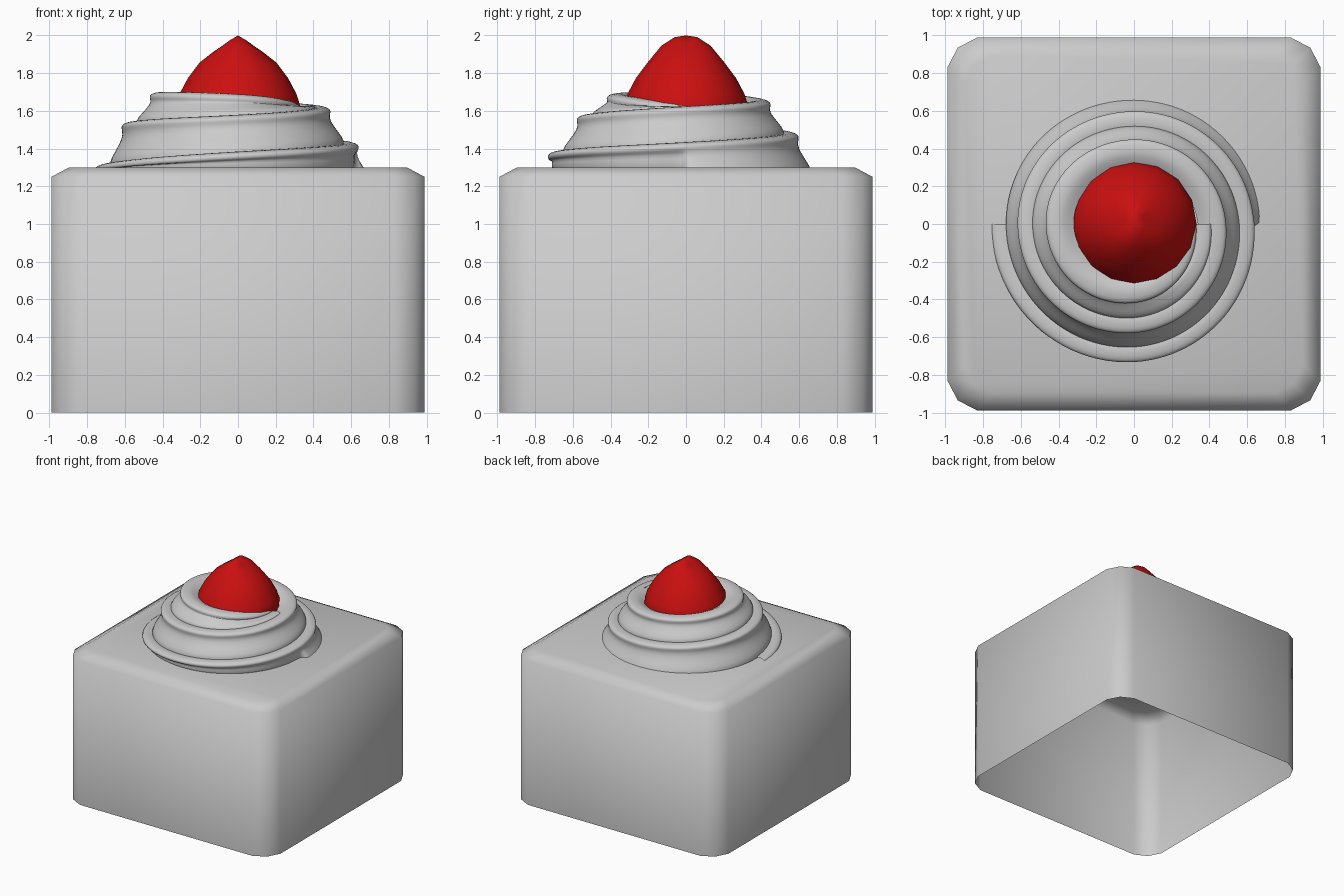
import bpy, bmesh, math

if "Cube" in bpy.data.objects:
    bpy.data.objects.remove(bpy.data.objects["Cube"])


def make_object(name, rows, closed, caps=(), color=None):
    """Skin successive rows of points into a smooth surface."""
    bm = bmesh.new()
    grid = [[bm.verts.new(p) for p in row] for row in rows]
    n = len(rows[0])
    for a, b in zip(grid, grid[1:]):
        for i in range(n if closed else n - 1):
            j = (i + 1) % n
            bm.faces.new((a[i], a[j], b[j], b[i]))
    for c in caps:
        bm.faces.new(grid[c])
    bmesh.ops.remove_doubles(bm, verts=bm.verts, dist=1e-5)
    bmesh.ops.recalc_face_normals(bm, faces=bm.faces)
    for f in bm.faces:
        f.smooth = True
    me = bpy.data.meshes.new(name)
    bm.to_mesh(me)
    bm.free()
    ob = bpy.data.objects.new(name, me)
    bpy.context.collection.objects.link(ob)
    if color:
        mat = bpy.data.materials.new(name)
        mat.diffuse_color = color
        mat.use_nodes = True
        mat.node_tree.nodes["Principled BSDF"].inputs["Base Color"].default_value = mat.diffuse_color
        me.materials.append(mat)
    return ob


# Base block: rounded-corner square, open underneath
corner = [(.99, .83), (.935, .935), (.83, .99)]
outline = []
for k in range(4):
    c, s = round(math.cos(k * math.pi / 2)), round(math.sin(k * math.pi / 2))
    outline += [(x * c - y * s, x * s + y * c) for x, y in corner]
make_object("base_block", [[(x * f, y * f, z) for x, y in outline]
                           for z, f in ((0, 1), (1.25, 1), (1.3, .905))], True, caps=(2,))

# Spiral swirl: (radius, height) of the lip at every quarter turn
LIP = [(.77, 1.23), (.745, 1.26), (.76, 1.30), (.735, 1.37), (.64, 1.42), (.60, 1.47),
       (.62, 1.525), (.58, 1.565), (.49, 1.61), (.45, 1.645), (.47, 1.685), (.42, 1.675),
       (.33, 1.625)]


def lip(t):
    """Smooth interpolation of the lip, t in quarter turns."""
    i = min(int(t), len(LIP) - 2)
    u = t - i
    p = [LIP[max(0, min(len(LIP) - 1, i + k))] for k in (-1, 0, 1, 2)]
    return [.5 * (2 * b + (c - a) * u + (2 * a - 5 * b + 4 * c - d) * u * u
                  + (3 * b - a - 3 * c + d) * u ** 3) for a, b, c, d in zip(*p)]


def section(t, foot):
    """Flared profile from the foot, over the lip, and along the shelf."""
    r, z = lip(t)
    fr, fz = foot
    dr, dz = fr - r, z - fz
    pts = [(fr - .02, fz - .05), (fr, fz), (r + dr * .5, fz + dz * .3),
           (r - .02 + dr * .2, fz + dz * .65), (r - .005, z - .03), (r + .003, z - .01),
           (r - .01, z + .008), (r - .05, z + .015), (r - .09, z + .015), (r - .15, z - .02)]
    a = t * math.pi / 2
    return [(q * math.cos(a), q * math.sin(a), h) for q, h in pts]


STEP = 12
rows = []
# exposed lower lip of the first half turn, standing on the block
for k in range(2 * STEP, 4 * STEP + 1):
    r, z = lip(k / STEP)
    rows.append(section(k / STEP, (r - .035, min(1.28, z - .05))))
# stacked turns, each rising from the shelf of the turn below
for k in range(4 * STEP, 12 * STEP + 1):
    r, z = lip(k / STEP - 4)
    rows.append(section(k / STEP + (-.012 if k == 4 * STEP else 0), (r - .07, z + .02)))
swirl = make_object("spiral_swirl", rows, False)
sub = swirl.modifiers.new("smooth", 'SUBSURF')
sub.levels = sub.render_levels = 1

# Red pointed cap: low-poly dome with a slight ridge at the tip
SIDES = 16
dome = [(.28, 1.46), (.32, 1.55), (.332, 1.62), (.31, 1.69), (.265, 1.775),
        (.205, 1.855), (.13, 1.93), (.06, 1.975), (0, 2.0)]
rows = []
for r, z in dome:
    row = []
    for i in range(SIDES):
        a = 2 * math.pi * i / SIDES
        ridge = -.016 * math.cos(2 * a) if .01 < r < .15 else 0
        row.append((r * math.cos(a), r * math.sin(a), z + ridge))
    rows.append(row)
bm_rows = rows[:-1]
cap = make_object("red_cap", bm_rows, True, caps=(0,), color=(.6, .005, .005, 1))
# close the tip with a fan to the apex
bm = bmesh.new()
bm.from_mesh(cap.data)
ring = [e for e in bm.edges if e.is_boundary]
apex = bm.verts.new((0, 0, 2))
for e in ring:
    bm.faces.new((e.verts[0], e.verts[1], apex)).smooth = True
bmesh.ops.recalc_face_normals(bm, faces=bm.faces)
bm.to_mesh(cap.data)
bm.free()
